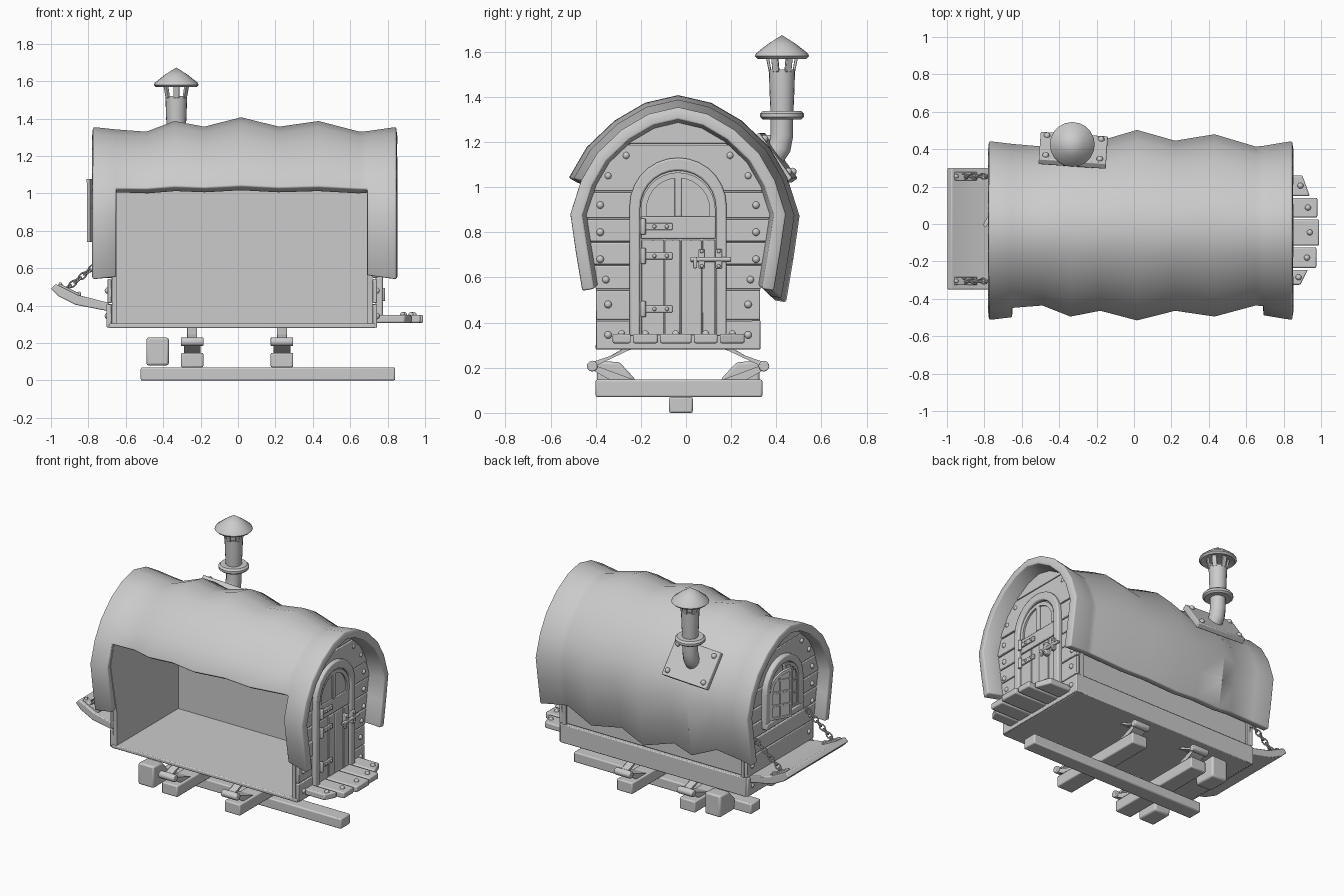
import bpy, bmesh, math, random
from mathutils import Matrix, Vector

random.seed(4)
if "Cube" in bpy.data.objects:
    bpy.data.objects.remove(bpy.data.objects["Cube"])
Y0 = -0.035  # centre line of the wagon body
parts = []


def add(name, bm, bevel=0.0, loc=(0, 0, 0), turn=(0, 0, 0)):
    bmesh.ops.recalc_face_normals(bm, faces=bm.faces)
    me = bpy.data.meshes.new(name)
    bm.to_mesh(me)
    bm.free()
    ob = bpy.data.objects.new(name, me)
    ob.location, ob.rotation_euler = loc, turn
    bpy.context.collection.objects.link(ob)
    if bevel:
        mod = ob.modifiers.new("Bevel", 'BEVEL')
        mod.width, mod.segments = bevel, 2
    parts.append(ob)
    return ob


def box(name, x, y, z, bevel=0.006, **kw):
    bm = bmesh.new()
    size = [b - a for a, b in (x, y, z)]
    mid = [(a + b) / 2 for a, b in (x, y, z)]
    bmesh.ops.create_cube(bm, size=1, matrix=Matrix.Translation(mid) @ Matrix.Diagonal((*size, 1)))
    return add(name, bm, bevel, **kw)


def prism(name, pts, x0, x1, bevel=0.0, axis="x", **kw):
    """Extrude an outline: (y, z) points along x, or (x, z) points along y."""
    bm = bmesh.new()
    at = (lambda p: (x0, *p)) if axis == "x" else (lambda p: (p[0], x0, p[1]))
    face = bm.faces.new([bm.verts.new(at(p)) for p in pts])
    ext = bmesh.ops.extrude_face_region(bm, geom=[face])["geom"]
    move = (x1 - x0, 0, 0) if axis == "x" else (0, x1 - x0, 0)
    bmesh.ops.translate(bm, vec=move, verts=[v for v in ext if isinstance(v, bmesh.types.BMVert)])
    return add(name, bm, bevel, **kw)


def lathe(name, profile, loc, steps=20):
    bm = bmesh.new()
    vs = [bm.verts.new((r, 0, z)) for r, z in profile]
    es = [bm.edges.new(p) for p in zip(vs, vs[1:])]
    bmesh.ops.spin(bm, geom=vs + es, axis=(0, 0, 1), cent=(0, 0, 0), steps=steps, angle=math.tau)
    bmesh.ops.remove_doubles(bm, verts=bm.verts, dist=1e-4)
    return add(name, bm, loc=loc)


def rod(name, a, b, r, segs=12):
    a, b = Vector(a), Vector(b)
    m = Matrix.Translation((a + b) / 2) @ (b - a).to_track_quat('Z', 'Y').to_matrix().to_4x4()
    bm = bmesh.new()
    bmesh.ops.create_cone(bm, cap_ends=True, segments=segs, radius1=r, radius2=r,
                          depth=(b - a).length, matrix=m)
    return add(name, bm, 0.005)


def bolts(name, spots, r=0.017, **kw):
    bm = bmesh.new()
    for p in spots:
        bmesh.ops.create_uvsphere(bm, u_segments=10, v_segments=6, radius=r, matrix=Matrix.Translation(p))
    return add(name, bm, **kw)


def arch(half, base, spring, n=14):
    arc = [(Y0 + half * math.cos(math.pi * i / n), spring + half * math.sin(math.pi * i / n))
           for i in range(n + 1)]
    return [(Y0 + half, base)] + arc + [(Y0 - half, base)]


# Scalloped canvas roof: a hoop outline scaled at each station along x
hoop = [(.425, .54), (.455, .72), (.478, .88), (.43, 1.03), (.36, 1.15), (.25, 1.255), (.13, 1.325), (0, 1.355)]
hoop = [(-y, z) for y, z in hoop] + [(y, z) for y, z in hoop[-2::-1]]
stations = [(-.775, 1.355), (-.65, 1.342), (-.49, 1.33), (-.34, 1.387), (-.18, 1.357), (.016, 1.407),
            (.22, 1.357), (.43, 1.387), (.65, 1.33), (.69, 1.333), (.845, 1.355)]
bm = bmesh.new()
rows = []
for x, top in stations:
    s = (top - .94) / .415
    rows.append([bm.verts.new((x, Y0 + y * s, .94 + (z - .94) * s)) for y, z in hoop])
for r0, r1 in zip(rows, rows[1:]):
    for j in range(len(hoop) - 1):
        mid_x = (r0[j].co.x + r1[j].co.x) / 2
        if j < 3 and -.65 < mid_x < .69:
            continue  # open front side
        bm.faces.new((r0[j], r0[j + 1], r1[j + 1], r1[j]))
roof = add("canvas_roof", bm)
solid = roof.modifiers.new("Thickness", 'SOLIDIFY')
solid.thickness, solid.offset = 0.055, -1
edge = roof.modifiers.new("Soft_rim", 'BEVEL')
edge.width, edge.segments = 0.008, 2
edge.angle_limit = math.radians(60)

# Floor, back wall and skirts
box("floor", (-.69, .735), (-.4, .325), (.28, .305))
box("back_wall", (-.66, .7), (.275, .3), (.29, 1.13), 0)
box("lower_back_skirt", (-.69, .735), (.29, .33), (.28, .41))
box("upper_back_skirt", (-.675, .72), (.285, .315), (.413, .6))

# End walls with horizontal planks
wall = [(.3625, .28), (.3625, .54), (.43, .88), (.40, 1.0), (.32, 1.13), (.22, 1.22), (.1, 1.28), (0, 1.295)]


def half_width(z):
    for (y0, z0), (y1, z1) in zip(wall, wall[1:]):
        if z0 <= z <= z1:
            return y0 + (y1 - y0) * (z - z0) / (z1 - z0)
    return 0.02


seams = [.28, .41, .545, .655, .757, .86, .98, 1.19, 1.29]
for end, inner, mid, outer in (("door", .69, .72, .742), ("window", -.65, -.675, -.697)):
    prism(end + "_end_wall", [(Y0 + y, z) for y, z in wall] + [(Y0 - y, z) for y, z in wall[-2::-1]], inner, mid)
    for lo, hi in zip(seams, seams[1:]):
        zs = [lo + .003] + [z for _, z in wall if lo + .01 < z < hi - .01] + [hi - .003]
        side = [(half_width(z), z) for z in zs]
        out = outer + math.copysign(random.uniform(0, .008), outer)
        prism(end + "_end_plank", [(Y0 + y, z) for y, z in side] + [(Y0 - y, z) for y, z in side[::-1]],
              mid, out, 0.005)
    spots = [(.31, .345), (.31, .48), (.32, .59), (.345, .68), (.345, .8), (.345, .92), (.31, 1.05), (.23, 1.14)]
    bolts(end + "_end_bolts", [(outer, Y0 + s * y, z) for y, z in spots for s in (-1, 1)])

# Door: arched frame, split leaf, window and ironwork
prism("door_frame", arch(.215, .34, .915) + arch(.168, .34, .905)[::-1], .735, .775, 0.008)
prism("door_panel", arch(.168, .34, .905), .735, .75)
cuts = [-.165, -.06, .01, .105, .165]
for a, b in zip(cuts, cuts[1:]):
    box("door_plank", (.74, .76), (Y0 + a + .002, Y0 + b - .002), (.345, .765), 0.004)
box("door_upper_rail", (.74, .76), (Y0 - .165, Y0 + .165), (.772, .87), 0.004)
prism("door_window_frame", arch(.165, .87, .9) + arch(.14, .87, .9)[::-1], .74, .762)
box("door_mullion", (.74, .762), (Y0 - .015, Y0 + .015), (.87, 1.045), 0.004)
for z in (.46, .695, .825):
    box("hinge_strap", (.755, .772), (-.2, -.06), (z - .015, z + .015), 0.004)
    rod("hinge_pin", (.775, -.19, z - .035), (.775, -.19, z + .035), .013)
    bolts("hinge_bolts", [(.772, y, z) for y in (-.14, -.085)], .009)
rod("latch_bar", (.785, .02, .68), (.785, .2, .68), .011)
rod("latch_handle", (.79, .04, .64), (.79, .04, .69), .009)
for y in (.07, .145):
    box("latch_bracket", (.755, .792), (y - .015, y + .015), (.64, .725), 0.004)
    bolts("latch_bolts", [(.792, y, z) for z in (.65, .715)], .008)

# Porch step planks
for (a, b), tip in zip([(-.325, -.245), (-.235, -.125), (-.115, .025), (.035, .14), (.15, .26)],
                       [.94, .985, 1.0, .99, .95]):
    cut = .05 if tip < .97 else .01
    low, high = (cut, .01) if a < -.3 else (.01, cut)
    porch = box("porch_plank", (.72, tip), (a, b), (.308, .35), 0.008)
    for v in porch.data.vertices:
        if v.co.x > .8:
            v.co.x -= low if v.co.y < (a + b) / 2 else high
    bolts("porch_bolts", [(tip - .06, (a + b) / 2, .35)], .016)

# Window with one leaf ajar
prism("window_frame", arch(.205, .69, .925) + arch(.158, .73, .925)[::-1], -.69, -.735, 0.008)
box("window_sill", (-.74, -.69), (Y0 - .205, Y0 + .205), (.69, .735), 0.008)
w = .153
for s, angle in ((1, -30), (-1, 0)):
    kw = dict(loc=(-.722, Y0 + s * .155, 0), turn=(0, 0, math.radians(angle)))
    curve = [(-s * w * (1 - math.cos(t * math.pi / 16)), .925 + w * math.sin(t * math.pi / 16)) for t in range(9)]
    prism("window_leaf", [(-s * w, .74), (0, .74)] + curve, -.004, .004, **kw)
    rim = [(-s * (.02 + (w - .02) * (1 - math.cos(t * math.pi / 16))), .925 + (w - .02) * math.sin(t * math.pi / 16))
           for t in range(9)]
    prism("window_leaf_rim", [(0, .74)] + curve + rim[::-1] + [(-s * .02, .74)], -.012, .008, **kw)
    for u0, u1, z0, z1 in ((w - .016, w, .74, 1.075), (.07, .084, .74, 1.05), (0, w, .74, .757),
                           (0, w, .83, .842), (0, w, .92, .932), (.03, w, 1.0, 1.012)):
        box("window_bar", (-.011, .008), tuple(sorted((-s * u0, -s * u1))), (z0, z1), 0.002, **kw)

# Hanging shelf and its chains
prism("hanging_shelf", [(-1, .49), (-.975, .515), (-.86, .458), (-.69, .415), (-.69, .37), (-.87, .405), (-.96, .45)],
      -.35, .3, 0.006, "y")
for y in (-.305, .255):
    box("chain_plate", (-.065, .065), (-.022, .022), (-.008, .008), 0.004, loc=(-.9, y, .482), turn=(0, math.radians(27), 0))
    bolts("chain_plate_bolts", [(-.95, y, .512), (-.85, y, .463)], .012)
    start, stop = Vector((-.91, y, .495)), Vector((-.7, y, .665))
    for i in range(9):
        link_at = start.lerp(stop, i / 8)
        bpy.ops.mesh.primitive_torus_add(major_segments=14, minor_segments=6, major_radius=.016, minor_radius=.005)
        link = bpy.context.object
        link.name = "chain_link"
        rot = (stop - start).to_track_quat('X', 'Z').to_matrix().to_4x4()
        twist = Matrix.Rotation(math.pi / 2 * (i % 2) + .4, 4, 'X')
        link.matrix_world = Matrix.Translation(link_at) @ rot @ twist @ Matrix.Diagonal((1.4, .95, 1, 1))
        parts.append(link)

# Undercarriage: long beam, cross beams, braces and chocks
box("long_beam", (-.52, .84), (-.075, .03), (0, .07), 0.008)
for x in (-.245, .235):
    box("cross_beam", (x - .06, x + .06), (-.4, .338), (.07, .148), 0.008)
    for s in (-1, 1):
        end = Y0 + s * .38
        rod("axle_pin", (x - .06, end, .207), (x + .06, end, .207), .024)
        brace = [(end, .222), (Y0 + s * .18, .29), (Y0 + s * .235, .29), (end + s * .01, .2)]
        prism("upper_brace", brace, x - .027, x + .027, 0.003)
        prism("lower_wedge", [(end, .215), (end, .19), (Y0 + s * .3, .145), (Y0 + s * .19, .145)],
              x - .045, x + .045)
for s in (-1, 1):
    prism("chock_block", [(Y0 + s * y, z) for y, z in ((.36, .08), (.36, .23), (.26, .225), (.19, .15), (.2, .08))],
          -.49, -.37, 0.012)

# Chimney: roof plate, elbow, pipe, collar, vent tines and cap
tilt = dict(loc=(-.325, .395, 1.13), turn=(math.radians(-54), 0, math.radians(-4)))
box("chimney_plate", (-.18, .18), (-.125, .125), (-.02, .018), 0.006, **tilt)
bolts("chimney_plate_bolts", [(a, b, .018) for a in (-.145, .145) for b in (-.09, .09)], .018, **tilt)
cu = bpy.data.curves.new("chimney_elbow", 'CURVE')
cu.dimensions, cu.bevel_depth, cu.bevel_resolution, cu.use_fill_caps = '3D', .05, 4, True
path = [(-.33, .34, 1.1), (-.33, .385, 1.13), (-.33, .415, 1.175), (-.33, .425, 1.23), (-.33, .425, 1.32)]
sp = cu.splines.new('POLY')
sp.points.add(len(path) - 1)
for pt, co in zip(sp.points, path):
    pt.co = (*co, 1)
elbow = bpy.data.objects.new("chimney_elbow", cu)
bpy.context.collection.objects.link(elbow)
bpy.ops.object.select_all(action='DESELECT')
elbow.select_set(True)
bpy.context.view_layer.objects.active = elbow
bpy.ops.object.convert(target='MESH')
parts.append(bpy.context.object)
top = (-.33, .425, 0)
lathe("chimney_collar", [(0, 1.3), (.085, 1.3), (.097, 1.31), (.097, 1.325), (.085, 1.337), (0, 1.337)], top)
lathe("chimney_pipe", [(0, 1.32), (.05, 1.32), (.055, 1.42), (.058, 1.52), (.046, 1.52), (.046, 1.48), (0, 1.48)], top)
for i in range(6):
    prism("vent_tine", [(.046, 1.51), (.058, 1.51), (.074, 1.59), (.06, 1.59)], -.016, .016, 0.003,
          "y", loc=top, turn=(0, 0, math.tau * (i + .5) / 6))
lathe("chimney_cap", [(0, 1.585), (.07, 1.58), (.108, 1.568), (.12, 1.58), (.115, 1.592), (.06, 1.635), (0, 1.673)], top)

# Smooth shading with sharp edges kept
bpy.ops.object.select_all(action='DESELECT')
for ob in parts:
    ob.select_set(True)
bpy.context.view_layer.objects.active = parts[0]
bpy.ops.object.shade_smooth_by_angle(angle=math.radians(35))
